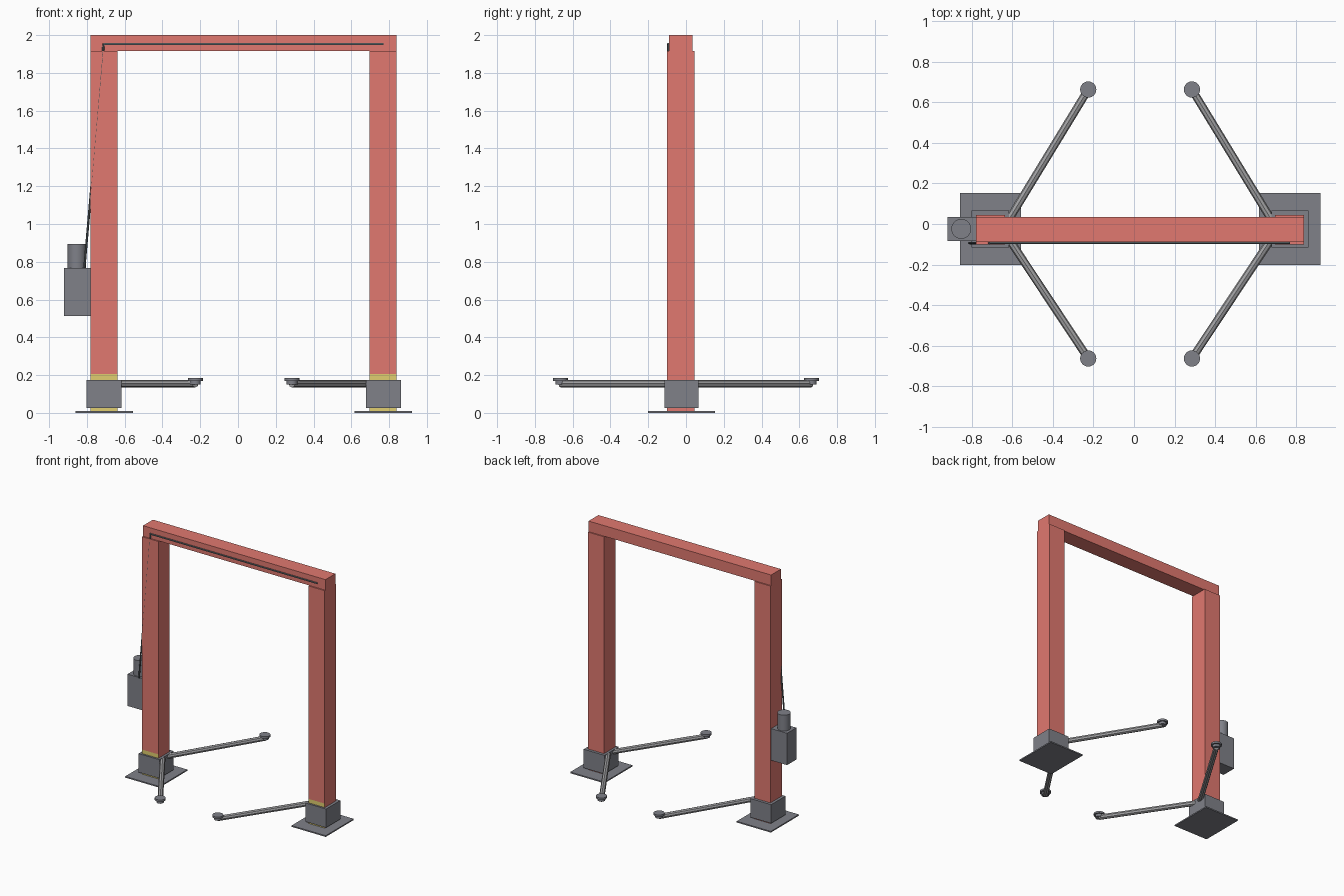
import bpy, bmesh
from mathutils import Vector

if "Cube" in bpy.data.objects:
    bpy.data.objects.remove(bpy.data.objects["Cube"])

CX = 0.03   # mirror plane between the two posts


def mat(name, col):
    m = bpy.data.materials.new(name)
    m.diffuse_color = (*col, 1)
    m.use_nodes = True
    m.node_tree.nodes["Principled BSDF"].inputs["Base Color"].default_value = m.diffuse_color
    return m


RED = mat("red_paint", (0.75, 0.19, 0.16))
GREY = mat("steel_grey", (0.215, 0.22, 0.25))
ARM = mat("light_steel", (0.36, 0.36, 0.37))
YELLOW = mat("warning_yellow", (0.75, 0.62, 0.16))
DARK = mat("dark_cable", (0.11, 0.13, 0.14))


def finish(bm, name, *mats):
    bmesh.ops.recalc_face_normals(bm, faces=bm.faces)
    me = bpy.data.meshes.new(name)
    bm.to_mesh(me)
    bm.free()
    for m in mats:
        me.materials.append(m)
    ob = bpy.data.objects.new(name, me)
    bpy.context.collection.objects.link(ob)
    return ob


def box_bm(x, y, z):
    bm = bmesh.new()
    bmesh.ops.create_cube(bm, size=1)
    for v in bm.verts:
        v.co = Vector([(r[0] + r[1]) / 2 + c * (r[1] - r[0]) for r, c in zip((x, y, z), v.co)])
    return bm


def box(name, x, y, z, m):
    return finish(box_bm(x, y, z), name, m)


def rod(name, a, b, r, sides, m):
    a, b = Vector(a), Vector(b)
    bm = bmesh.new()
    bmesh.ops.create_cone(bm, cap_ends=True, segments=sides, radius1=r, radius2=r,
                          depth=(b - a).length)
    q = (b - a).to_track_quat('Z', 'Y')
    for v in bm.verts:
        v.co = q @ v.co + (a + b) / 2
    ob = finish(bm, name, m)
    if sides > 12:
        for p in ob.data.polygons:
            p.use_smooth = len(p.vertices) == 4
        ob.data.set_sharp_from_angle(angle=0.6)
    return ob


# Both posts with base plate, carriage and swing arms
for side, s in (("left", -1), ("right", 1)):
    def X(a, b):
        return sorted((CX + s * a, CX + s * b))

    box(side + "_base_plate", X(0.587, 0.89), (-0.202, 0.153), (0, 0.01), GREY)
    box(side + "_carriage", X(0.648, 0.832), (-0.115, 0.066), (0.025, 0.175), GREY)

    # post with a yellow lower front face
    bm = box_bm(X(0.667, 0.81), (-0.1, 0.044), (0.01, 1.915))
    bmesh.ops.bisect_plane(bm, geom=bm.verts[:] + bm.edges[:] + bm.faces[:],
                           plane_co=(0, 0, 0.207), plane_no=(0, 0, 1))
    bm.normal_update()
    for f in bm.faces:
        if f.normal.y < -0.9 and f.calc_center_median().z < 0.207:
            f.material_index = 1
    finish(bm, side + "_post", RED, YELLOW)

    # swing arms with lifting pads
    for end, t in (("front", -1), ("back", 1)):
        px, py = CX + s * 0.256, t * 0.664
        n = f"{side}_{end}_"
        rod(n + "arm", (CX + s * 0.678, -0.028, 0.155), (px, py, 0.155), 0.02, 8, ARM)
        rod(n + "pad_stem", (px, py, 0.15), (px, py, 0.172), 0.028, 20, GREY)
        rod(n + "pad", (px, py, 0.17), (px, py, 0.185), 0.04, 24, GREY)

# Overhead beam
box("top_beam", (-0.78, 0.84), (-0.09, 0.035), (1.915, 2.0), RED)

# Power unit on the left post
box("power_unit", (-0.922, -0.78), (-0.083, 0.035), (0.513, 0.768), GREY)
rod("motor", (-0.853, -0.024, 0.768), (-0.853, -0.024, 0.895), 0.049, 24, GREY)

# Cable rising to the beam, then along its front
rod("rising_cable", (-0.813, -0.094, 0.77), (-0.711, -0.0945, 1.955), 0.006, 8, DARK)
rod("beam_cable", (-0.713, -0.0935, 1.953), (0.77, -0.0935, 1.953), 0.006, 8, DARK)
